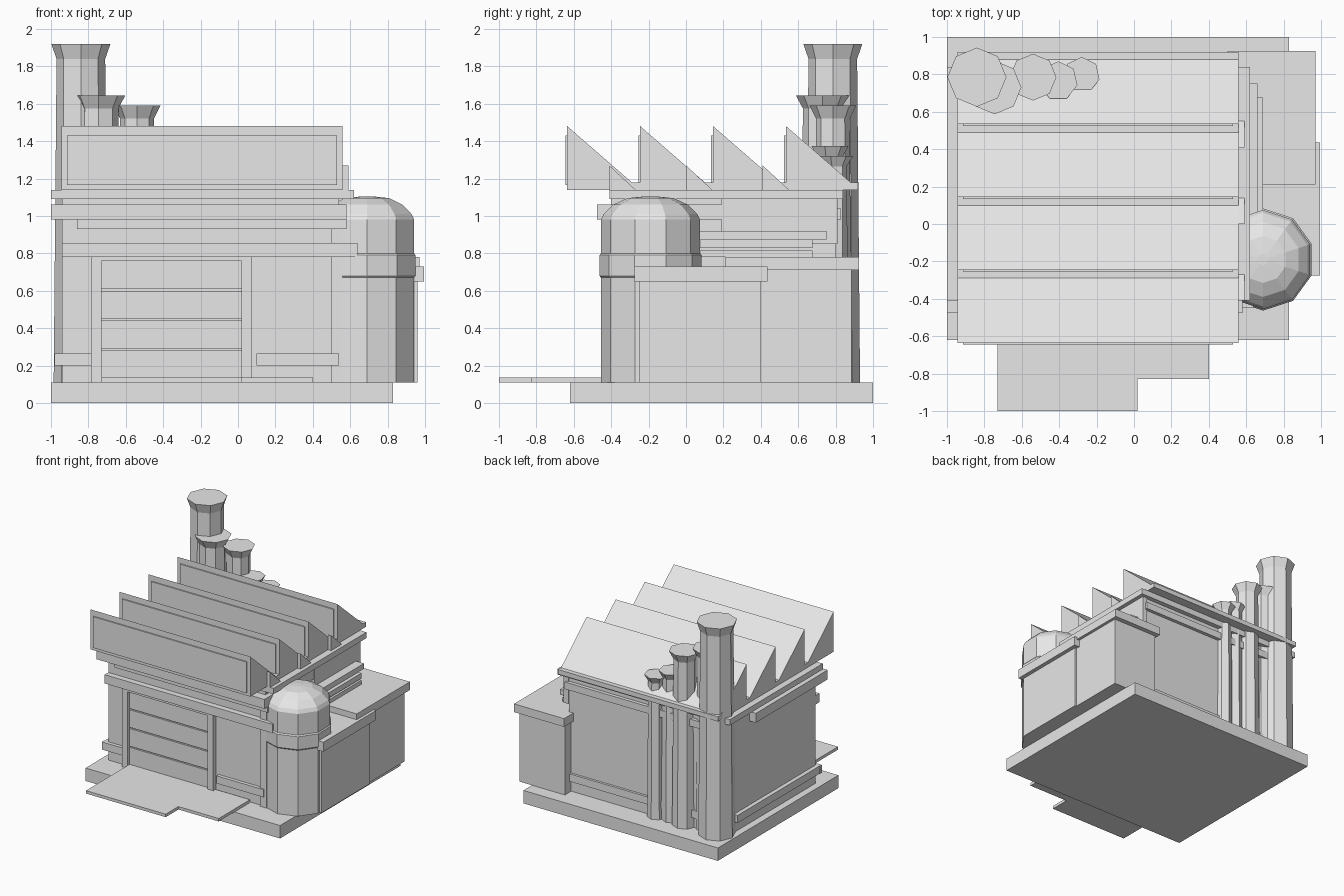
import bpy, math

mat = bpy.data.materials.new("light_grey")
mat.diffuse_color = (0.8, 0.8, 0.8, 1)


def mesh_object(name, verts, faces):
    me = bpy.data.meshes.new(name)
    me.from_pydata(verts, [], faces)
    me.materials.append(mat)
    ob = bpy.data.objects.new(name, me)
    bpy.context.collection.objects.link(ob)
    return ob


def extrude_x(name, profile, x0, x1):
    """Closed (y, z) profile, counter-clockwise seen from +x."""
    n = len(profile)
    verts = [(x, y, z) for x in (x0, x1) for y, z in profile]
    faces = [tuple(reversed(range(n))), tuple(range(n, 2 * n))]
    faces += [(i, (i + 1) % n, n + (i + 1) % n, n + i) for i in range(n)]
    return mesh_object(name, verts, faces)


def box(name, x0, x1, y0, y1, z0, z1):
    return extrude_x(name, [(y0, z0), (y1, z0), (y1, z1), (y0, z1)], x0, x1)


def lathe(name, cx, cy, rings, n):
    """Faceted column through (radius, z) rings, one corner pointing to +y."""
    verts, faces = [], []
    for r, z in rings:
        for i in range(n):
            a = math.pi / 2 + i * math.tau / n
            verts.append((cx + r * math.cos(a), cy + r * math.sin(a), z))
    for k in range(len(rings) - 1):
        for i in range(n):
            j = (i + 1) % n
            faces.append((k * n + i, k * n + j, (k + 1) * n + j, (k + 1) * n + i))
    faces.append(tuple(reversed(range(n))))
    faces.append(tuple(range((len(rings) - 1) * n, len(rings) * n)))
    return mesh_object(name, verts, faces)


# Ground slab and driveway
box("base_slab", -1.0, 0.83, -0.62, 1.0, 0, 0.11)
box("driveway", -0.73, 0.02, -1.0, -0.41, 0.11, 0.135)
box("driveway_side", 0.02, 0.40, -0.83, -0.41, 0.11, 0.135)

# Main hall
box("hall_walls", -0.94, 0.54, -0.40, 0.80, 0.11, 1.14)
box("plinth_front_left", -0.98, -0.785, -0.43, -0.40, 0.20, 0.265)
box("plinth_front_right", 0.10, 0.54, -0.43, -0.40, 0.20, 0.265)
box("plinth_left", -0.975, -0.94, -0.43, 0.70, 0.20, 0.265)
box("plinth_back", -0.94, 0.54, 0.80, 0.82, 0.20, 0.265)
box("corner_post", 0.50, 0.56, -0.42, -0.36, 0.11, 0.93)

# Trim bands around the hall
box("lintel_band", -0.94, 0.64, -0.45, -0.40, 0.78, 0.855)
box("upper_front_panel", -0.86, 0.58, -0.43, -0.40, 0.93, 0.98)
box("cornice_front", -1.0, 0.58, -0.475, -0.40, 0.98, 1.06)
box("cornice_left", -1.0, -0.94, -0.475, 0.49, 0.98, 1.06)
box("cornice_right", 0.54, 0.58, -0.475, 0.19, 0.98, 1.06)
box("eaves_band", -1.0, 0.62, -0.41, 0.84, 1.09, 1.14)
box("upper_right_wall", 0.54, 0.585, 0.19, 0.81, 0.85, 1.09)
box("back_band", -0.94, 0.56, 0.80, 0.83, 0.98, 1.04)

# Sectional door with frame
for i in range(4):
    z = 0.13 + i * 0.16
    box("door_panel", -0.73, 0.02, -0.415, -0.40, z, z + 0.15)
for x in (-0.785, 0.02):
    box("door_jamb", x, x + 0.055, -0.44, -0.40, 0.11, 0.78)
box("door_head", -0.73, 0.02, -0.44, -0.40, 0.76, 0.78)

# Sawtooth roof with a raised glazing panel on each upright face
starts = (-0.635, -0.245, 0.145, 0.535)
for y in starts:
    end = y + 0.39 if y < 0.5 else 0.92
    extrude_x("roof_tooth", [(y, 1.14), (end, 1.14), (end, 1.18),
                             (y + 0.345, 1.18), (y, 1.48)], -0.945, 0.56)
    box("roof_glazing", -0.915, 0.53, y - 0.01, y, 1.165, 1.43)

# Small gussets on the right edge of the roof
for y in (-0.41, 0.0, 0.41):
    extrude_x("roof_gusset", [(y, 1.14), (y + 0.14, 1.14), (y, 1.27)], 0.56, 0.59)

# Side annex, in two sections that overhang the slab
box("annex_front_walls", 0.54, 0.96, -0.25, 0.40, 0.11, 0.65)
box("annex_front_roof", 0.54, 0.995, -0.275, 0.435, 0.65, 0.73)
box("annex_rear_walls", 0.52, 0.945, 0.40, 0.885, 0.11, 0.71)
box("annex_rear_roof", 0.50, 0.97, 0.21, 0.925, 0.71, 0.78)
box("annex_step", 0.54, 0.69, 0.0, 0.675, 0.78, 0.815)
box("annex_ledge_low", 0.54, 0.69, 0.0, 0.675, 0.83, 0.875)
box("annex_ledge_high", 0.54, 0.66, 0.0, 0.75, 0.875, 0.92)

# Domed tank
lathe("tank", 0.69, -0.19, [(0.265, 0.11), (0.265, 0.98), (0.25, 1.01),
                           (0.20, 1.06), (0.125, 1.095), (0.03, 1.105)], 10)
lathe("tank_band", 0.69, -0.19, [(0.265, 0.67), (0.273, 0.68),
                                (0.273, 0.79), (0.265, 0.80)], 10)

# Row of flared chimneys: x, y, shaft radius, rim radius, height, rim depth, sides
for x, y, r, rim, top, depth, n in (
        (-0.84, 0.785, 0.13, 0.158, 1.92, 0.08, 8),
        (-0.745, 0.73, 0.105, 0.143, 1.645, 0.07, 8),
        (-0.54, 0.785, 0.09, 0.125, 1.59, 0.07, 8),
        (-0.405, 0.765, 0.075, 0.105, 1.375, 0.055, 7),
        (-0.28, 0.795, 0.065, 0.098, 1.32, 0.055, 7)):
    lathe("chimney", x, y, [(r * 1.12, 0.11), (r, top - depth), (rim, top)], n)
